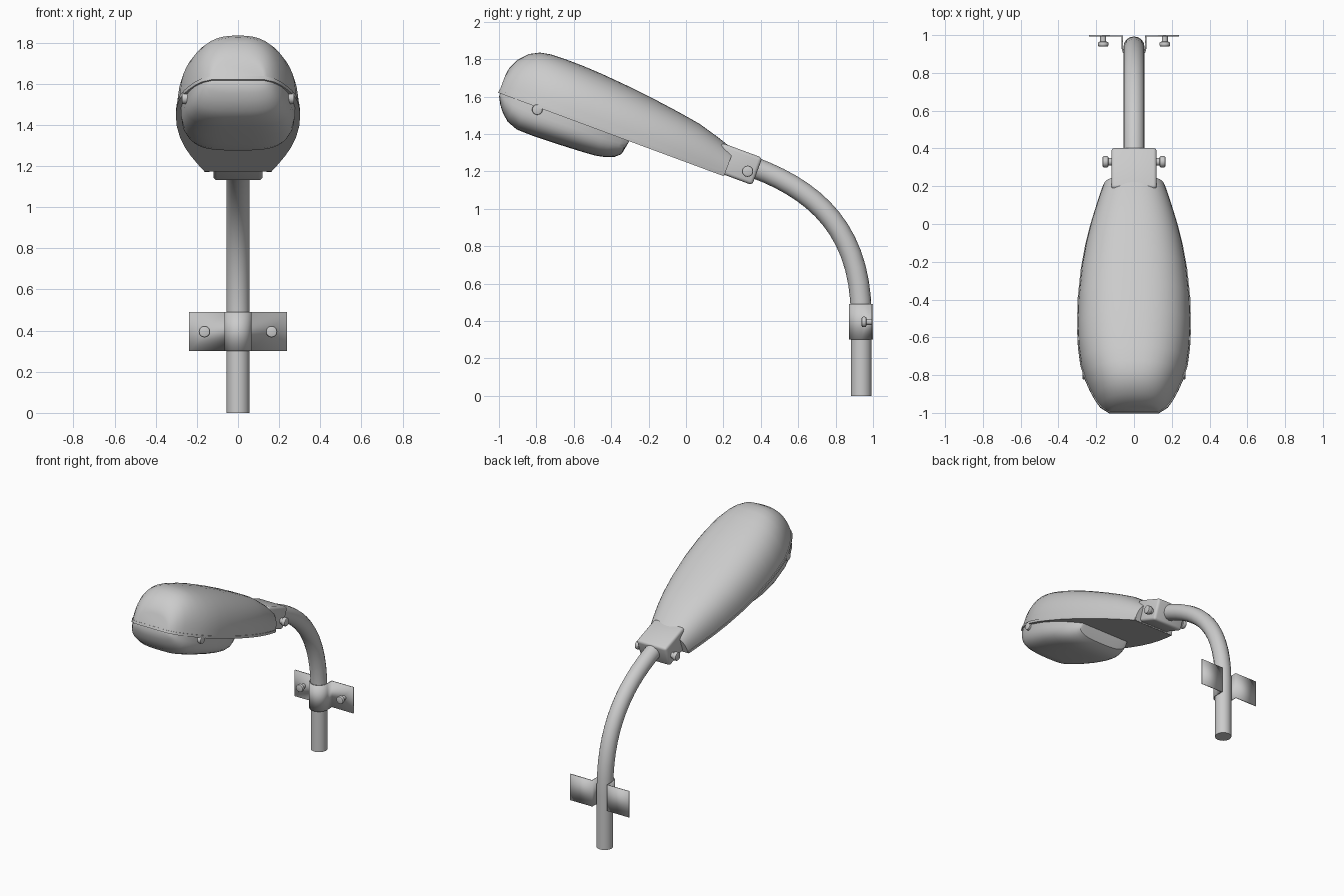
import bpy, bmesh
from math import sin, cos, pi, radians
from mathutils import Vector, Matrix

if "Cube" in bpy.data.objects:
    bpy.data.objects.remove(bpy.data.objects["Cube"])

# Tilted frame of the lamp head: u runs nose to rear, w is up from the seam
T = radians(20.3)
def head(x, u, w):
    return Vector((x, -1 + u * cos(T) + w * sin(T), 1.622 - u * sin(T) + w * cos(T)))

def finish(name, bm, angle=35):
    bmesh.ops.recalc_face_normals(bm, faces=bm.faces)
    me = bpy.data.meshes.new(name)
    bm.to_mesh(me)
    bm.free()
    ob = bpy.data.objects.new(name, me)
    bpy.context.collection.objects.link(ob)
    smooth(ob, angle)
    return ob

def smooth(ob, angle=35):
    bpy.ops.object.select_all(action='DESELECT')
    ob.select_set(True)
    bpy.context.view_layer.objects.active = ob
    bpy.ops.object.shade_smooth_by_angle(angle=radians(angle))

def spow(v, e):
    return (1 if v >= 0 else -1) * abs(v) ** e

def loft(name, stations, n, base=0.0, segs=24):
    """Half superellipse sections (u, half width, height), closed underneath and at the ends."""
    bm = bmesh.new()
    rings = []
    for u, b, h in stations:
        rings.append([bm.verts.new(head(b * spow(cos(pi * i / segs), 2 / n), u,
                                        base + h * abs(sin(pi * i / segs)) ** (2 / n) if 0 < i < segs else base))
                      for i in range(segs + 1)])
    for a, c in zip(rings, rings[1:]):
        for i in range(segs + 1):
            j = (i + 1) % (segs + 1)
            bm.faces.new((a[i], a[j], c[j], c[i]))
    bm.faces.new(rings[0])
    bm.faces.new(rings[-1])
    return finish(name, bm)

def cylinder(name, start, axis, length, r, segs=20, bevel=0.0):
    bm = bmesh.new()
    axis = Vector(axis).normalized()
    m = Matrix.Translation(Vector(start) + axis * length / 2) @ axis.to_track_quat('Z', 'Y').to_matrix().to_4x4()
    bmesh.ops.create_cone(bm, cap_ends=True, segments=segs, radius1=r, radius2=r, depth=length, matrix=m)
    if bevel:
        edges = [e for e in bm.edges if abs((e.verts[0].co - e.verts[1].co).dot(axis)) < 1e-5]
        bmesh.ops.bevel(bm, geom=edges, offset=bevel, segments=2, affect='EDGES', profile=0.5)
    return finish(name, bm)

# Upper housing
dome = [(0.0, .125, .10), (.006, .14, .14), (.033, .175, .199), (.079, .205, .248), (.132, .232, .276),
        (.19, .256, .287), (.27, .28, .290), (.37, .293, .289), (.48, .298, .284), (.64, .295, .271),
        (.81, .278, .252), (.95, .254, .233), (1.066, .226, .214), (1.18, .193, .182), (1.284, .160, .148)]
loft("upper_housing", dome, 2.5)

# Thin lip around the seam
bm = bmesh.new()
right = [(b + .004, u) for u, b, h in dome if h != .14]
outline = right + [(-x, u) for x, u in reversed(right)]
low = [bm.verts.new(head(x, u - .003, -.003)) for x, u in outline]
top = [bm.verts.new(head(x, u - .003, .015)) for x, u in outline]
bm.faces.new(low)
bm.faces.new(top)
for i in range(len(low)):
    j = (i + 1) % len(low)
    bm.faces.new((low[i], low[j], top[j], top[i]))
finish("seam_lip", bm)

# Lamp cover below
loft("lamp_cover", [(.008, .125, -.02), (.03, .16, -.06), (.053, .182, -.09), (.096, .212, -.130),
                    (.158, .236, -.153), (.25, .262, -.155), (.40, .278, -.150), (.52, .272, -.144),
                    (.60, .255, -.138), (.65, .24, -.128), (.70, .218, -.108), (.729, .204, -.082),
                    (.743, .195, -.01)], 3.2)

# Socket block that grips the arm
bm = bmesh.new()
bmesh.ops.create_cube(bm, size=1)
for v in bm.verts:
    v.co = head(v.co.x * .24, 1.326 + v.co.y * .232, .083 + v.co.z * .156)
bmesh.ops.bevel(bm, geom=bm.edges[:], offset=.018, segments=3, affect='EDGES', profile=.5)
finish("arm_socket", bm)

# Curved arm
cu = bpy.data.curves.new("curved_arm", 'CURVE')
cu.dimensions = '3D'
cu.bevel_depth = .056
cu.bevel_resolution = 6
cu.resolution_u = 14
cu.use_fill_caps = True
sp = cu.splines.new('BEZIER')
sp.bezier_points.add(2)
for p, (c, l, r) in zip(sp.bezier_points, [
        ((.937, 0), (.937, -.1), (.937, .1)),
        ((.937, .42), (.937, .3), (.937, .88)),
        ((.36, 1.222), (.70, 1.096), (.2, 1.281))]):
    p.handle_left_type = p.handle_right_type = 'FREE'
    p.co, p.handle_left, p.handle_right = [(0, y, z) for y, z in (c, l, r)]
arm = bpy.data.objects.new("curved_arm", cu)
bpy.context.collection.objects.link(arm)
bpy.ops.object.select_all(action='DESELECT')
arm.select_set(True)
bpy.context.view_layer.objects.active = arm
bpy.ops.object.convert(target='MESH')
smooth(bpy.context.view_layer.objects.active)

# Wall strap wrapped round the front of the arm
bm = bmesh.new()
R = .062
path = [(-.238, .996), (-R, .996)] + [(-R * cos(pi * i / 16), .937 - R * sin(pi * i / 16)) for i in range(17)] \
    + [(R, .996), (.238, .996)]
a = [bm.verts.new((x, y, .30)) for x, y in path]
b = [bm.verts.new((x, y, .49)) for x, y in path]
for i in range(len(path) - 1):
    bm.faces.new((a[i], a[i + 1], b[i + 1], b[i]))
strap = finish("wall_strap", bm)
mod = strap.modifiers.new("thickness", 'SOLIDIFY')
mod.thickness = .008
mod.offset = 0

# Bolts on both sides: strap, socket and cover latches
for s, side in ((1, "right"), (-1, "left")):
    cylinder(f"strap_bolt_{side}", (s * .163, .996, .395), (0, -1, 0), .04, .016)
    cylinder(f"strap_bolt_head_{side}", (s * .163, .965, .395), (0, -1, 0), .026, .028, bevel=.008)
    c = head(0, 1.393, .066)
    cylinder(f"socket_bolt_{side}", (s * .11, c.y, c.z), (s, 0, 0), .045, .02)
    cylinder(f"socket_bolt_head_{side}", (s * .135, c.y, c.z), (s, 0, 0), .032, .03, bevel=.008)
    cylinder(f"cover_latch_{side}", (s * .2, -.795, 1.53), (s, 0, 0), .073, .028, bevel=.006)
